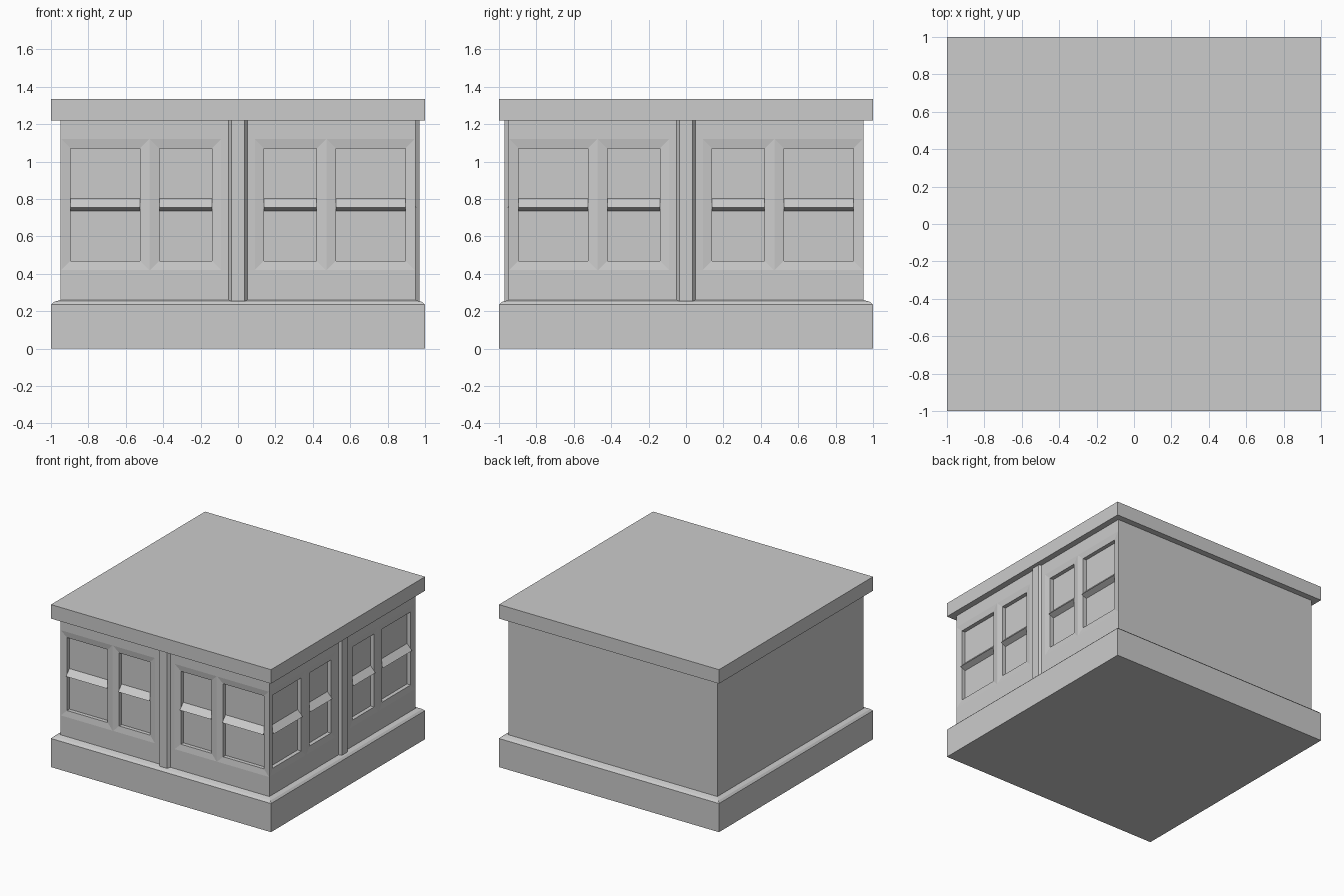
import bpy, bmesh, math
from mathutils import Matrix

if "Cube" in bpy.data.objects:
    bpy.data.objects.remove(bpy.data.objects["Cube"])

WALL = 0.95
WINDOWS = [(0.14, 0.42), (0.525, 0.895)]
SILL, HEAD = 0.47, 1.07
RECESS = 0.04


def add_loft(bm, rings):
    """Closed solid through a list of equal-length point rings."""
    vs = [[bm.verts.new(p) for p in r] for r in rings]
    n = len(vs[0])
    for a, b in zip(vs, vs[1:]):
        for i in range(n):
            j = (i + 1) % n
            bm.faces.new((a[i], a[j], b[j], b[i]))
    bm.faces.new(vs[0][::-1])
    bm.faces.new(vs[-1])


def finish(name, bm, turn=0.0):
    bmesh.ops.recalc_face_normals(bm, faces=bm.faces)
    me = bpy.data.meshes.new(name)
    bm.to_mesh(me)
    bm.free()
    me.transform(Matrix.Rotation(turn, 4, 'Z'))
    ob = bpy.data.objects.new(name, me)
    bpy.context.collection.objects.link(ob)
    return ob


def square_stack(name, levels):
    """Solid of revolution-like square rings: (half width, height)."""
    bm = bmesh.new()
    add_loft(bm, [[(-r, -r, z), (r, -r, z), (r, r, z), (-r, r, z)] for r, z in levels])
    return finish(name, bm)


def window_spans():
    return [s for a, b in WINDOWS for s in ((a, b), (-b, -a))]


# Plinth with rounded-off top edge, wall block, overhanging roof slab
square_stack("plinth", [(1, 0), (1, 0.235), (0.985, 0.25), (WALL, 0.26)])
walls = square_stack("walls", [(WALL, 0.255), (WALL, 1.225)])
square_stack("roof_slab", [(1, 1.22), (1, 1.335)])

for side, turn in (("front", 0.0), ("right", math.pi / 2)):
    # Window openings with a shallow splayed surround
    bm = bmesh.new()
    for x0, x1 in window_spans():
        rings = []
        for grow, y in ((0.05, -WALL - 0.02), (0.05, -WALL), (0, -WALL + 0.008), (0, -WALL + RECESS)):
            l, r, b, t = x0 - grow, x1 + grow, SILL - grow, HEAD + grow
            rings.append([(l, y, b), (r, y, b), (r, y, t), (l, y, t)])
        add_loft(bm, rings)
    cutter = finish(side + "_opening_cutter", bm, turn)
    cutter.hide_render = True
    mod = walls.modifiers.new("openings", 'BOOLEAN')
    mod.operation = 'DIFFERENCE'
    mod.solver = 'EXACT'
    mod.object = cutter
    bpy.context.view_layer.objects.active = walls
    bpy.ops.object.modifier_apply(modifier=mod.name)
    bpy.data.objects.remove(cutter)

    # Wedge-shaped meeting rail across each window
    bm = bmesh.new()
    back = -WALL + RECESS
    for x0, x1 in window_spans():
        add_loft(bm, [[(x, back + 0.005, 0.735), (x, back, 0.735), (x, -WALL - 0.005, 0.755),
                       (x, back, 0.803), (x, back + 0.005, 0.803)] for x in (x0, x1)])
    finish(side + "_window_rails", bm, turn)

    # Central pilaster with splayed sides
    bm = bmesh.new()
    add_loft(bm, [[(-0.05, -WALL + 0.01, z), (-0.05, -WALL, z), (-0.035, -WALL - 0.02, z),
                   (0.035, -WALL - 0.02, z), (0.05, -WALL, z), (0.05, -WALL + 0.01, z)]
                  for z in (0.245, 1.225)])
    finish(side + "_pilaster", bm, turn)
